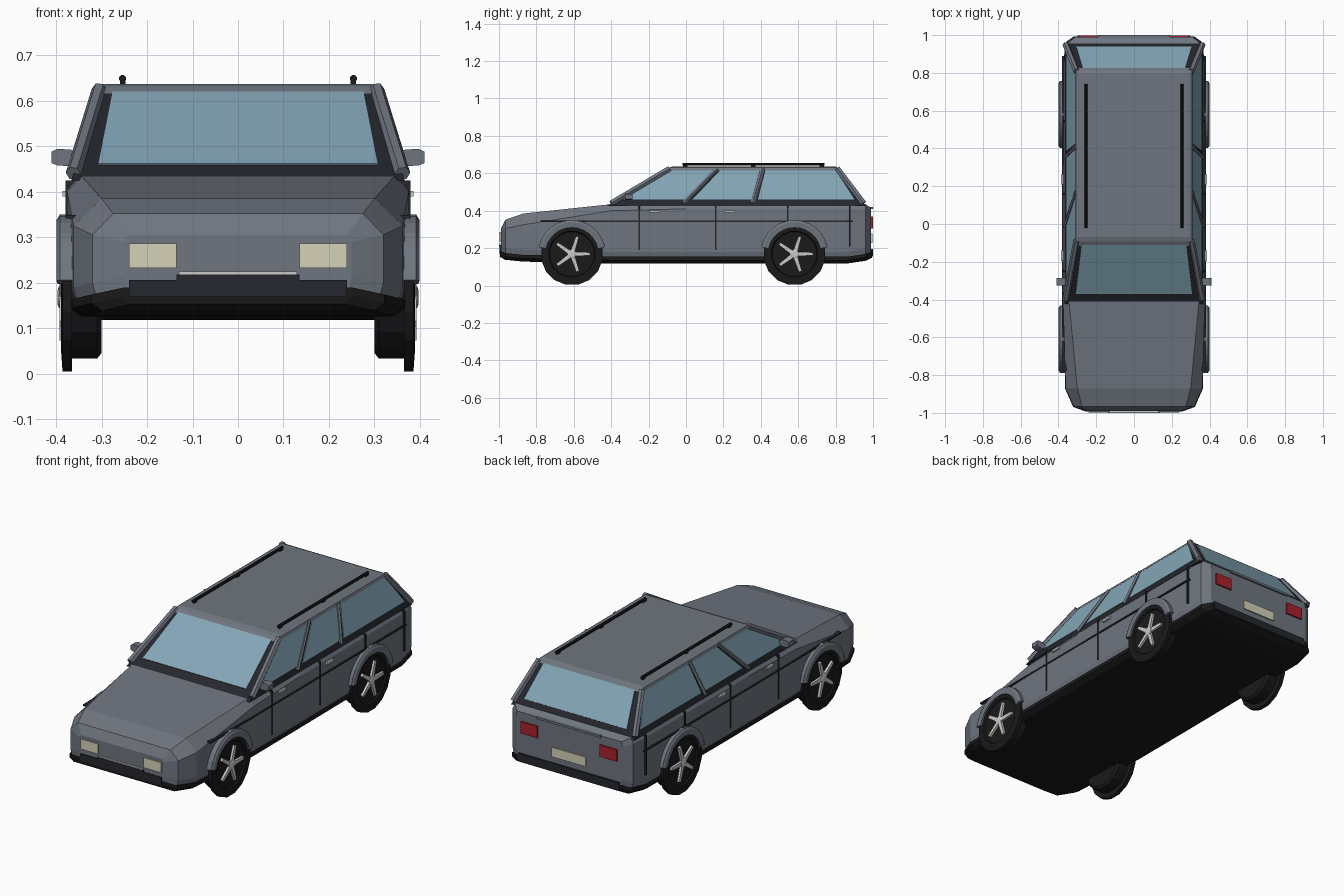
import bpy, bmesh, math
from mathutils import Vector

if "Cube" in bpy.data.objects:
    bpy.data.objects.remove(bpy.data.objects["Cube"])


def material(name, *rgb):
    m = bpy.data.materials.new(name)
    m.diffuse_color = (*rgb, 1)
    m.use_nodes = True
    m.node_tree.nodes["Principled BSDF"].inputs["Base Color"].default_value = m.diffuse_color
    return m


PAINT = material("paint", .16, .18, .215)
DARK = material("dark_trim", .018, .02, .026)
BLACK = material("black", .01, .01, .011)
GLASS = material("glass", .23, .38, .47)
SILVER = material("silver", .55, .56, .57)
LAMP = material("lamp", .66, .64, .48)
RED = material("red_lamp", .4, .015, .025)


def make(name, bm, mat, mirror=False):
    bmesh.ops.recalc_face_normals(bm, faces=bm.faces)
    me = bpy.data.meshes.new(name)
    bm.to_mesh(me)
    bm.free()
    me.materials.append(mat)
    ob = bpy.data.objects.new(name, me)
    bpy.context.collection.objects.link(ob)
    if mirror:
        ob.modifiers.new("mirror", 'MIRROR').use_mirror_merge = False
    return ob


def loft(name, rings, mat, mirror=False, closed=False):
    bm = bmesh.new()
    vs = [[bm.verts.new(p) for p in r] for r in rings]
    n = len(vs[0])
    pairs = list(zip(vs, vs[1:])) + ([(vs[-1], vs[0])] if closed else [])
    for a, b in pairs:
        for i in range(n):
            j = (i + 1) % n
            bm.faces.new((a[i], a[j], b[j], b[i]))
    if not closed:
        bm.faces.new(vs[0])
        bm.faces.new(vs[-1])
    return make(name, bm, mat, mirror)


def box(name, lo, hi, mat, mirror=False):
    rings = [[(lo[0], lo[1], z), (hi[0], lo[1], z), (hi[0], hi[1], z), (lo[0], hi[1], z)]
             for z in (lo[2], hi[2])]
    return loft(name, rings, mat, mirror)


def panel(name, pts, t, mat, mirror=False):
    # flat polygon thickened by t on both sides
    p = [Vector(q) for q in pts]
    n = (p[1] - p[0]).cross(p[2] - p[0]).normalized() * t
    return loft(name, [[q - n for q in p], [q + n for q in p]], mat, mirror)


def beam(name, a, b, r, mat, sides=6):
    a, b = Vector(a), Vector(b)
    d = (b - a).normalized()
    u = d.cross(Vector((1, 0, 0))).normalized()
    v = d.cross(u)
    ang = [math.tau * (i + .5) / sides for i in range(sides)]
    off = [(u * math.cos(t) + v * math.sin(t)) * r for t in ang]
    return loft(name, [[e + o for o in off] for e in (a, b)], mat, True)


# Lower body: stations of y, half width, bottom z, crease z, top half width, top z
STATIONS = [(-.99, .25, .165, .29, .24, .305), (-.965, .32, .15, .305, .275, .352),
            (-.87, .362, .14, .325, .30, .385), (-.40, .376, .13, .40, .345, .435),
            (0, .376, .13, .41, .357, .44), (.86, .372, .13, .41, .355, .44),
            (.96, .358, .145, .405, .345, .435), (.99, .315, .16, .39, .31, .415)]


def section(y, w, zb, zm, wt, zt):
    half = [(w * .96, zb), (w, zb + .05), (w, zm), (wt, zt)]
    return [(x, y, z) for x, z in half] + [(-x, y, z) for x, z in reversed(half)]


loft("body", [section(*s) for s in STATIONS], PAINT)

# Dark sill and bumper band with the flat black floor
band = []
for y, w, zb, *_ in STATIONS:
    w += .002
    half = [(w * .93, zb - .012), (w, zb + .005), (w, zb + .024)]
    band.append([(x, y * 1.004, z) for x, z in half] + [(-x, y * 1.004, z) for x, z in reversed(half)])
loft("lower_band", band, BLACK)


# Greenhouse planes
def sx(z): return .362 - (z - .44) * .31
def fy(z): return -.40 + (z - .44) * 1.64
def ry(z): return .95 - (z - .44) * .74


def outline(z, grow=0.0):
    x, f, r = sx(z) + grow, fy(z) - grow, ry(z) + grow
    return [(-x, f, z), (x, f, z), (x, r, z), (-x, r, z)]


loft("window_frame", [outline(.425), outline(.625)], DARK)
loft("roof", [outline(.616, .005), outline(.63, .004), outline(.637, -.008)], PAINT)

# Windscreen, tailgate glass and side windows
Z0, Z1 = .459, .617
for name, f, b, t in (("windscreen", fy, .308, .277), ("rear_glass", ry, .305, .27)):
    panel(name, [(-b, f(Z0), Z0), (b, f(Z0), Z0), (t, f(Z1), Z1), (-t, f(Z1), Z1)], .004, GLASS)
for i, (a, b, c, d) in enumerate([(-.34, .01, .15, -.09), (.035, .35, .395, .185), (.385, .90, .80, .425)]):
    panel(f"side_window_{i + 1}", [(sx(Z0), a, Z0), (sx(Z0), b, Z0), (sx(Z1), c, Z1), (sx(Z1), d, Z1)],
          .004, GLASS, True)

# Pillars
for name, y0, y1, r in (("front_pillar", fy(.44), fy(.63), .017), ("middle_pillar", -.015, .165, .012),
                        ("rear_door_pillar", .355, .41, .012), ("rear_pillar", ry(.44), ry(.63), .017)):
    beam(name, (sx(.44), y0, .44), (sx(.625), y1, .625), r, PAINT)

# Roof rails on short feet
beam("roof_rail", (.254, -.02, .649), (.254, .74, .649), .008, BLACK, 8)
for y in (-.005, .36, .725):
    box("rail_foot", (.248, y - .012, .63), (.260, y + .012, .648), BLACK, True)

# Door mirrors
loft("mirror", [[(x, y, z) for y, z in ((-.325, a), (-.285, a), (-.285, b), (-.325, b))]
                for x, a, b in ((.352, .465, .482), (.368, .456, .493), (.398, .458, .494), (.41, .463, .488))],
     PAINT, True)

# Door seams, side strip and handles
for y, z in ((-.25, .19), (.16, .19), (.545, .345), (.875, .21)):
    box("door_seam", (.35, y - .004, z), (.379, y + .004, .425), DARK, True)
box("side_strip", (.35, -.775, .341), (.380, .89, .349), DARK, True)
for y in (-.168, .235):
    box("door_handle", (.36, y - .027, .39), (.386, y + .027, .402), SILVER, True)

# Nose details
box("headlamp", (.135, -.996, .232), (.24, -.97, .286), LAMP, True)
box("grille", (-.24, -.998, .168), (.24, -.96, .206), DARK)
box("grille_upper", (-.135, -1, .206), (.135, -.96, .218), DARK)
box("grille_chrome", (-.13, -.998, .218), (.13, -.96, .224), SILVER)

# Tail details
box("tail_lamp", (.185, .97, .305), (.285, .999, .368), RED, True)
box("number_plate", (-.10, .97, .228), (.10, .997, .278), LAMP)
box("tailgate_trim", (-.19, .96, .408), (.19, 1, .42), PAINT)
box("rear_bumper", (-.30, .96, .155), (.30, .999, .195), DARK)

# Wheels and arches
R, CZ, N = .167, .168, 16
for label, cy in (("front", -.61), ("rear", .58)):
    prof = [(.30, .125), (.31, .138), (.365, .138), (.365, R), (.386, R), (.389, .125), (.381, .12)]
    loft(label + "_tyre", [[(x, cy + r * math.sin(math.tau * (i + .5) / N), CZ - r * math.cos(math.tau * (i + .5) / N))
                            for i in range(N)] for x, r in prof], BLACK, True)
    loft(label + "_hub", [[(x, cy + r * math.sin(math.tau * i / 10), CZ + r * math.cos(math.tau * i / 10))
                           for i in range(10)] for x, r in ((.375, .024), (.394, .024), (.397, .016))], SILVER, True)
    for k in range(5):
        t = math.tau * k / 5 + .3
        d, s = Vector((0, math.sin(t), math.cos(t))), Vector((0, math.cos(t), -math.sin(t)))
        c = Vector((.385, cy, CZ))
        panel(f"{label}_spoke_{k + 1}", [c + d * .01 - s * .012, c + d * .01 + s * .012,
                                         c + d * .098 + s * .008, c + d * .098 - s * .008], .008, SILVER, True)
    # arch flare: half ring over the wheel
    arc = []
    for i in range(13):
        t = math.radians(12 + 156 * i / 12)
        arc.append([(x, cy + r * math.cos(t), CZ + r * math.sin(t))
                    for x, r in ((.355, .142), (.397, .142), (.399, .17), (.392, .182), (.355, .182))])
    loft(label + "_wheel_arch", arc, PAINT, True)
